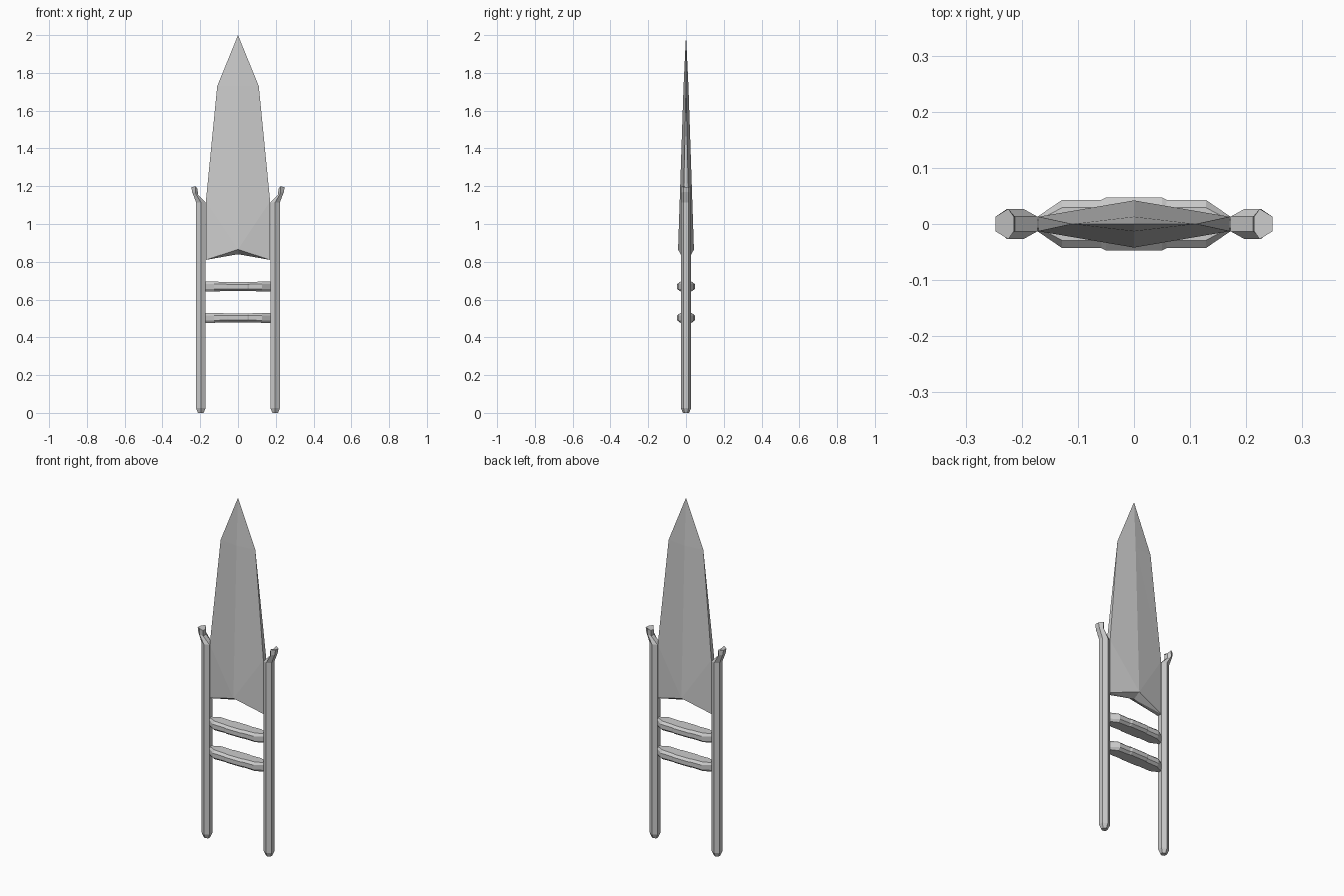
import bpy
import bmesh

cube = bpy.data.objects.get("Cube")
if cube:
    bpy.data.objects.remove(cube)

# One plain steel colour
steel = bpy.data.materials.new("steel_grey")
steel.use_nodes = True
colour = (0.6, 0.6, 0.6, 1)
steel.diffuse_color = colour
steel.node_tree.nodes["Principled BSDF"].inputs["Base Color"].default_value = colour


def finish(name, bm):
    """Turn a bmesh into a named, flat-shaded steel object."""
    bmesh.ops.remove_doubles(bm, verts=bm.verts, dist=0.0001)
    bmesh.ops.recalc_face_normals(bm, faces=bm.faces)
    mesh = bpy.data.meshes.new(name)
    bm.to_mesh(mesh)
    bm.free()
    mesh.materials.append(steel)
    obj = bpy.data.objects.new(name, mesh)
    bpy.context.scene.collection.objects.link(obj)
    return obj


def loft(name, rings):
    """Skin a list of equal-length point rings and cap both ends."""
    bm = bmesh.new()
    loops = [[bm.verts.new(p) for p in ring] for ring in rings]
    n = len(loops[0])
    for a, b in zip(loops, loops[1:]):
        for i in range(n):
            j = (i + 1) % n
            bm.faces.new((a[i], a[j], b[j], b[i]))
    bm.faces.new(loops[0])
    bm.faces.new(loops[-1])
    return finish(name, bm)


def build_blade():
    """Ridged blade with a notched base and narrow flat sides."""
    bm = bmesh.new()

    def face(*points):
        bm.faces.new([bm.verts.new(p) for p in points])

    tip, notch = (0, 0, 2), (0, 0, 0.84)
    for m in (-1, 1):
        shoulder = (0.11 * m, 0, 1.73)
        low = {s: (0.17 * m, 0.013 * s, 0.81) for s in (-1, 1)}
        high = {s: (0.17 * m, 0.013 * s, 1.12) for s in (-1, 1)}
        for s in (-1, 1):
            ridge_low = (0, 0.042 * s, 0.865)
            ridge_high = (0, 0.013 * s, 1.73)
            face(ridge_low, low[s], high[s])
            face(ridge_low, high[s], ridge_high)
            face(high[s], shoulder, ridge_high)
            face(ridge_high, shoulder, tip)
            face(ridge_low, low[s], notch)
        face(low[-1], low[1], high[1], high[-1])
        face(high[-1], high[1], shoulder)
        face(low[-1], low[1], notch)
    finish("blade", bm)


def hex_ring(side, outer, middle, inner, size=1.0):
    """Six-sided ring; each argument is an (x, z) pair."""
    flat, wide = 0.013 * size, 0.027 * size
    spots = [(outer, -flat), (middle, -wide), (inner, -flat),
             (inner, flat), (middle, wide), (outer, flat)]
    return [(side * x, y, z) for (x, z), y in spots]


def build_rail(name, side):
    """Hexagonal side rail with a small outward hook on top."""
    def level(z, r, size=1.0):
        return hex_ring(side, (0.197 + r, z), (0.197, z), (0.197 - r, z), size)

    loft(name, [
        level(0, 0.015, 0.6),
        level(0.025, 0.025),
        level(1.115, 0.025),
        hex_ring(side, (0.243, 1.17), (0.226, 1.165), (0.212, 1.155)),
        hex_ring(side, (0.247, 1.195), (0.224, 1.2), (0.214, 1.185)),
    ])


def build_grip(name, z):
    """Chamfered cross bar, swollen towards its middle."""
    def section(x, w, h):
        c = min(0.014, w * 0.5)
        quarter = [(w, 0.5 * h), (w - c, h)]
        half = quarter + [(-y, q) for y, q in reversed(quarter)]
        return [(x, y, z + q) for y, q in half + [(-y, -q) for y, q in half]]

    stations = [(0.172, 0.013, 0.026), (0.128, 0.043, 0.026),
                (0.058, 0.043, 0.024), (0.05, 0.047, 0.024)]
    left = [section(*s) for s in stations]
    right = [section(-x, w, h) for x, w, h in reversed(stations)]
    loft(name, left + right)


build_blade()
build_rail("left_rail", 1)
build_rail("right_rail", -1)
build_grip("upper_grip", 0.669)
build_grip("lower_grip", 0.503)
